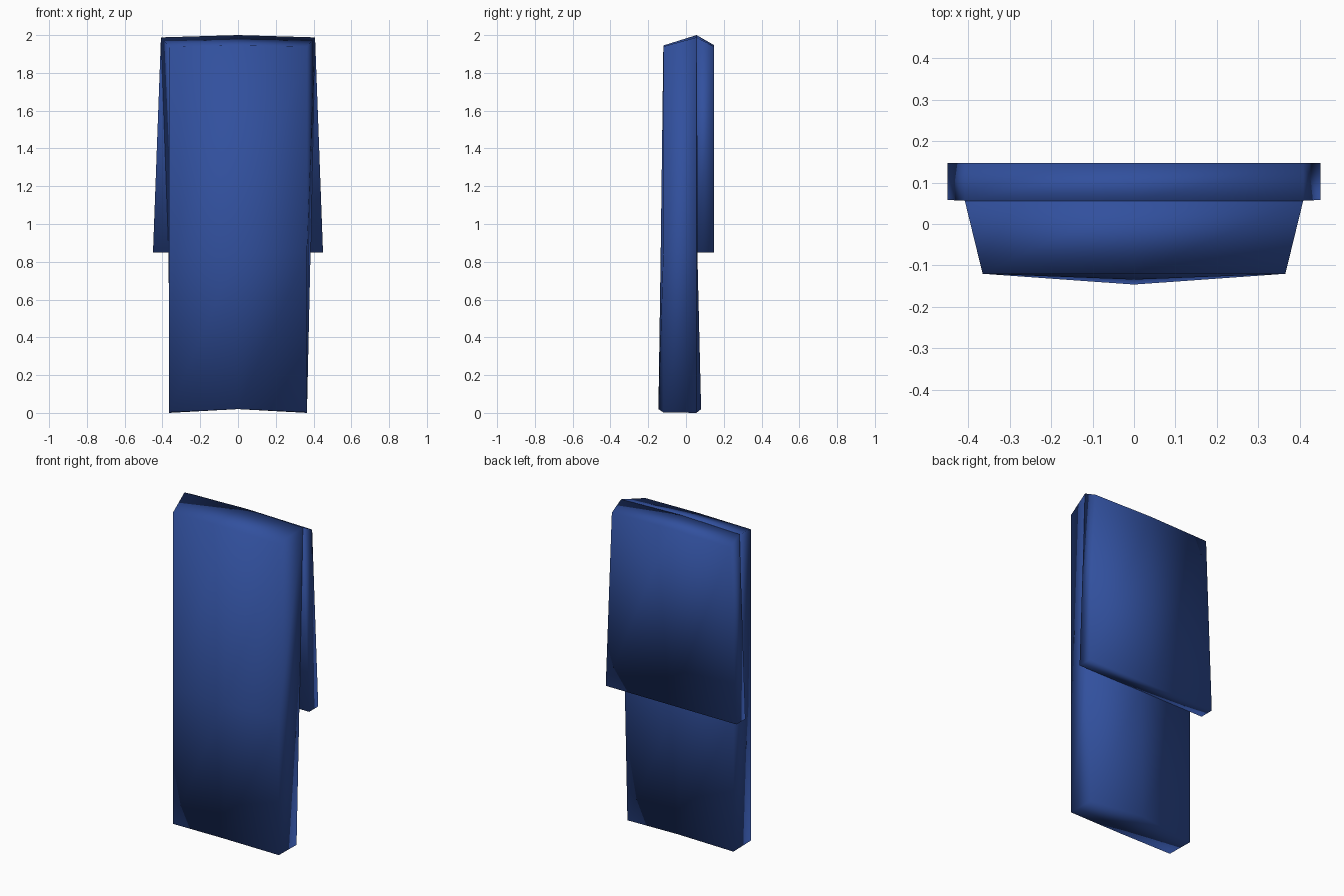
import bpy

if "Cube" in bpy.data.objects:
    bpy.data.objects.remove(bpy.data.objects["Cube"])

blue = bpy.data.materials.new("cloth blue")
blue.diffuse_color = (0.031, 0.08, 0.34, 1)
blue.use_nodes = True
blue.node_tree.nodes["Principled BSDF"].inputs["Base Color"].default_value = blue.diffuse_color


def loft(name, rings):
    """Closed solid through rings of six points: left, centre, right (front) then right, centre, left (back)."""
    verts = [p for ring in rings for p in ring]
    faces = []
    for r in range(len(rings) - 1):
        a, b = r * 6, r * 6 + 6
        for i in range(6):
            j = (i + 1) % 6
            faces.append((a + i, a + j, b + j, b + i))
    t = 6 * (len(rings) - 1)
    # caps split along the centre line
    faces += [(0, 5, 4, 1), (1, 4, 3, 2)]
    faces += [(t, t + 1, t + 4, t + 5), (t + 1, t + 2, t + 3, t + 4)]
    mesh = bpy.data.meshes.new(name)
    mesh.from_pydata(verts, [], faces)
    mesh.materials.append(blue)
    for p in mesh.polygons:
        p.use_smooth = True
    mesh.update()
    ob = bpy.data.objects.new(name, mesh)
    bpy.context.collection.objects.link(ob)
    return ob


def ring(front, back):
    """front / back = (left x, right x, side y, side z, centre y, centre z)"""
    fl, fr, fy, fz, fcy, fcz = front
    bl, br, by, bz, bcy, bcz = back
    return [(fl, fy, fz), (0, fcy, fcz), (fr, fy, fz),
            (br, by, bz), (0, bcy, bcz), (bl, by, bz)]


# long front drape, bulging slightly toward its hem
loft("front_drape", [
    ring((-.365, .365, -.12, .003, -.146, .02), (-.365, .365, .055, .0, .08, .02)),
    ring((-.365, .365, -.12, .85, -.134, .85), (-.367, .384, .055, .85, .06, .85)),
    ring((-.365, .365, -.12, 1.94, -.12, 1.945), (-.408, .408, .056, 1.988, .056, 2.0)),
])

# short back flap, flaring toward its hem
loft("back_flap", [
    ring((-.45, .45, .058, .85, .058, .85), (-.45, .45, .147, .85, .147, .85)),
    ring((-.408, .408, .056, 1.988, .056, 2.0), (-.408, .408, .147, 1.94, .147, 1.948)),
])
